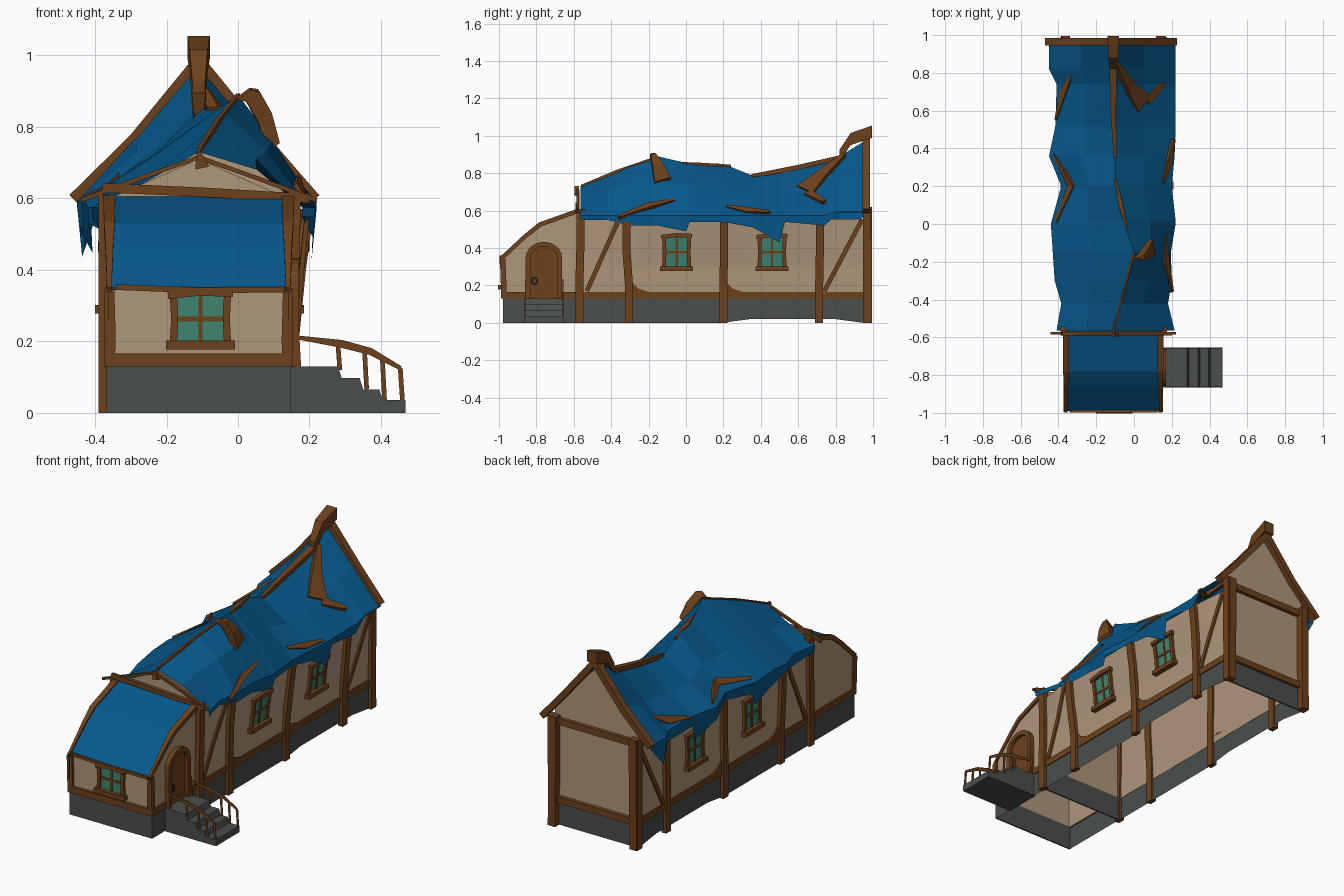
import bpy, bmesh, math
from mathutils import Vector

cube = bpy.data.objects.get("Cube")
if cube:
    bpy.data.objects.remove(cube, do_unlink=True)

XC = -0.11          # centre line of the house
FRONT, PART, BACK = -0.97, -0.57, 0.95


def material(name, rgb):
    m = bpy.data.materials.new(name)
    m.use_nodes = True
    m.diffuse_color = (*rgb, 1)
    m.node_tree.nodes["Principled BSDF"].inputs["Base Color"].default_value = (*rgb, 1)
    return m


WOOD = material("brown wood", (0.153, 0.053, 0.012))
PLASTER = material("tan plaster", (0.43, 0.308, 0.197))
STONE = material("grey stone", (0.067, 0.077, 0.072))
ROOF = material("blue roof", (0.002, 0.098, 0.26))
GLASS = material("green glass", (0.05, 0.235, 0.167))
METAL = material("dark metal", (0.02, 0.022, 0.025))


def make(name, verts, faces, mat):
    me = bpy.data.meshes.new(name)
    bm = bmesh.new()
    vs = [bm.verts.new(v) for v in verts]
    for f in faces:
        bm.faces.new([vs[i] for i in f])
    bmesh.ops.recalc_face_normals(bm, faces=bm.faces)
    bm.to_mesh(me)
    bm.free()
    me.materials.append(mat)
    ob = bpy.data.objects.new(name, me)
    bpy.context.collection.objects.link(ob)
    return ob


def sheet(name, rows, mat):
    """Grid of quads through rows of points."""
    n = len(rows[0])
    faces = [(r * n + c, r * n + c + 1, r * n + n + c + 1, r * n + n + c)
             for r in range(len(rows) - 1) for c in range(n - 1)]
    return make(name, [p for r in rows for p in r], faces, mat)


def prism(name, pts, off, mat):
    """Polygon pushed along a vector."""
    n = len(pts)
    verts = [Vector(p) for p in pts]
    verts += [p + Vector(off) for p in verts]
    faces = [range(n), range(n, 2 * n)]
    faces += [(i, (i + 1) % n, n + (i + 1) % n, n + i) for i in range(n)]
    return make(name, verts, faces, mat)


def beam(name, path, width, normal, depth=0.02, mat=WOOD, inner=-0.001):
    """Timber along a path, standing out along the normal; width may taper."""
    path = [Vector(p) for p in path]
    nrm = Vector(normal).normalized()
    sink = 0.01 if nrm.z else inner      # roof timbers sink in, wall timbers lie on
    last = len(path) - 1
    verts, faces = [], []
    for i, p in enumerate(path):
        w = width[i] if isinstance(width, (list, tuple)) else width
        side = (path[min(i + 1, last)] - path[max(i - 1, 0)]).cross(nrm).normalized() * w / 2
        lo, hi = p - nrm * sink, p + nrm * depth
        verts += [lo - side, lo + side, hi + side, hi - side]
    for i in range(last):
        for k in range(4):
            a, b = i * 4 + k, i * 4 + (k + 1) % 4
            faces.append((a, b, b + 4, a + 4))
    faces += [(0, 1, 2, 3), tuple(last * 4 + k for k in range(4))]
    return make(name, verts, faces, mat)


def wall(s, y, z):
    """Point on a long wall; the door side leans out towards its top."""
    lean = 0.04 * max(0, (z - 0.25) / 0.3) * max(0, 1 - ((y - 0.2) / 0.77) ** 2) ** 0.5
    return (XC + s * 0.26 + (lean if s > 0 else 0), y, z)


def window(name, at, normal, c, z0, z1, hw):
    """Glass, bent frame and glazing bars; at(u, z) gives a wall point."""
    n = Vector(normal)
    pane = [Vector(at(c + u, z)) + n * 0.001
            for u, z in ((-hw, z0), (hw, z0), (hw, z1), (-hw, z1))]
    prism(name + "_glass", pane, n * 0.005, GLASS)
    zm = (z0 + z1) / 2
    for u in (-hw, hw):
        beam(name + "_jamb", [at(c + u, z0), at(c + u * 0.95, zm), at(c + u, z1)], 0.02, n, 0.016)
    beam(name + "_bar", [at(c, z0), at(c, z1)], 0.012, n, 0.01)
    beam(name + "_crossbar", [at(c - hw, zm), at(c + hw, zm)], 0.014, n, 0.01)
    beam(name + "_lintel", [at(c - hw - 0.015, z1 - 0.006), at(c, z1 + 0.004), at(c + hw + 0.015, z1)],
         0.022, n, 0.022)
    beam(name + "_sill", [at(c - hw - 0.02, z0), at(c + hw + 0.02, z0)], 0.024, n, 0.03)


# Long walls, footings, posts, braces and windows on both sides
ys = [PART + (BACK - PART) * i / 10 for i in range(11)]
for s, tag in ((1, "left"), (-1, "right")):
    n = (s, 0, 0)
    sheet(tag + "_wall", [[wall(s, y, z) for y in ys] for z in (0.13, 0.3, 0.43, 0.555)], PLASTER)
    sheet(tag + "_footing", [[(XC + s * 0.262, y, z if z else (0.02 if 0.3 < y < 0.8 else 0))
                             for y in ys] for z in (0, 0.135)], STONE)
    beam(tag + "_sill_beam", [wall(s, PART, 0.147), wall(s, BACK, 0.147)], 0.036, n, 0.008)
    beam(tag + "_front_sill_beam", [(XC + s * 0.254, FRONT, 0.147), (XC + s * 0.254, PART, 0.147)],
         0.036, n, 0.01)
    for y, top, bend in ((PART, 0.61, 0.005), (-0.305, 0.54, -0.014), (0.2, 0.54, 0.004),
                         (0.712, 0.57, 0.004), (0.968, 0.62, 0)):
        beam(tag + "_post", [wall(s, y, 0), wall(s, y, 0.2), wall(s, y + bend, 0.4), wall(s, y + bend, top)],
             0.043, n, 0.02, inner=0.01)
    for y0, y1 in ((-0.53, -0.36), (0.74, 0.94)):
        beam(tag + "_brace", [wall(s, y0 + (y1 - y0) * t, 0.17 + 0.38 * t) for t in (0, 0.5, 1)],
             0.024, n, 0.01)
    for y in (-0.285, 0.22):
        prism(tag + "_post_wedge", [wall(s, y, 0.165), wall(s, y + 0.085, 0.165),
                                    wall(s, y + 0.03, 0.183), wall(s, y, 0.215)], (s * 0.008, 0, 0), WOOD)
    for y in (-0.05, 0.46):
        window(tag + "_window", lambda u, z, s=s: wall(s, u, z), n, y, 0.29, 0.465, 0.068)

# Back gable
gable = lambda y, hw, z0, z1, peak: [(XC - hw, y, z0), (XC + hw, y, z0), (XC + hw, y, z1),
                                     (XC, y, peak), (XC - hw, y, z1)]
prism("back_gable", gable(BACK, 0.26, 0.13, 0.66, 0.95), (0, 0.004, 0), PLASTER)
prism("back_footing", gable(BACK, 0.262, 0, 0.135, 0.135), (0, 0.008, 0), STONE)
for z in (0.147, 0.59):
    beam("back_beam", [(XC - 0.27, BACK, z), (XC + 0.27, BACK, z)], 0.036, (0, 1, 0), 0.025)
for s, reach in ((-1, 0.35), (1, 0.325)):
    beam("back_post", [(XC + s * 0.255, BACK, 0), (XC + s * 0.25, BACK, 0.62)], 0.045, (0, 1, 0), 0.045)
    beam("back_bargeboard", [(XC + s * reach, 0.955, 0.598), (XC + s * 0.18, 0.955, 0.765),
                             (XC, 0.955, 0.985)], 0.033, (0, 1, 0), 0.03, inner=0.01)

# Front gable and partition
prism("front_gable", gable(PART, 0.25, 0.13, 0.6, 0.71), (0, 0.004, 0), PLASTER)
prism("partition_footing", gable(PART, 0.26, 0, 0.135, 0.135), (0, 0.008, 0), STONE)
beam("front_tie_beam", [(-0.38, PART, 0.63), (XC, PART, 0.618), (0.2, PART, 0.6)], 0.026, (0, -1, 0), 0.02)
for s in (-1, 1):
    beam("front_bargeboard", [(XC + s * 0.33, PART, 0.595), (XC + s * 0.16, PART, 0.658),
                              (XC, PART, 0.715)], 0.012, (0, -1, 0), 0.016)
beam("gable_peak_peg", [(XC, PART, 0.73), (XC + 0.01, PART, 0.685)], [0.012, 0.04], (0, -1, 0), 0.025)

# Main roof: y, ridge x, ridge z, right eave x, left eave x, right drop, left drop
stations = [
    (-0.565, -0.11, 0.73, -0.41, 0.215, 0.02, 0.02), (-0.42, -0.08, 0.79, -0.385, 0.18, 0.05, 0.02),
    (-0.3, -0.04, 0.84, -0.42, 0.20, 0.03, 0.05), (-0.15, 0.0, 0.89, -0.43, 0.195, 0.08, 0.05),
    (0.0, -0.05, 0.855, -0.44, 0.22, 0.12, 0.08), (0.02, -0.05, 0.855, -0.435, 0.22, 0.05, 0.03),
    (0.2, -0.1, 0.85, -0.385, 0.2, 0.03, 0.03), (0.36, -0.1, 0.785, -0.45, 0.215, 0.06, 0.06),
    (0.5, -0.1, 0.80, -0.42, 0.22, 0.13, 0.14), (0.53, -0.1, 0.805, -0.415, 0.22, 0.04, 0.03),
    (0.74, -0.11, 0.855, -0.41, 0.22, 0.05, 0.05), (0.82, -0.11, 0.89, -0.45, 0.22, 0.14, 0.0),
    (0.96, -0.11, 0.975, -0.45, 0.22, 0.0, 0.0)]
rows = []
for y, rx, rz, ex_r, ex_l, dr, dl in stations:
    ez_l = 0.575 if y < 0.8 else 0.595
    ez_r = 0.575 if y < -0.2 else 0.592
    rows.append([(ex_r + dr * 0.1, y, ez_r - dr - 0.015), (ex_r, y, ez_r),
                 ((rx + ex_r) / 2, y, (rz + ez_r) / 2 - 0.008), (rx, y, rz),
                 ((rx + ex_l) / 2, y, (rz + ez_l) / 2 + (0.028 if y < 0.1 else 0)), (ex_l, y, ez_l),
                 (ex_l - dl * 0.1, y, ez_l - dl - 0.005)])
sheet("main_roof", rows, ROOF)

# Ridge timbers and broken planks lying on the roof
up = (0, 0, 1)
beam("ridge_beam", [(-0.1, 0.35, 0.78), (-0.11, 0.6, 0.83), (-0.11, 0.82, 0.88)], [0.015, 0.03, 0.04], up, 0.015)
beam("ridge_horn", [(XC, 0.82, 0.87), (XC, 0.88, 0.96), (XC, 0.995, 1.0)], [0.035, 0.05, 0.062], up, 0.055)
beam("ridge_hook", [(0.005, -0.185, 0.885), (0.03, -0.175, 0.88), (0.06, -0.15, 0.825), (0.08, -0.125, 0.745)],
     [0.015, 0.03, 0.06, 0.09], (0.8, 0, 0.6), 0.036)
beam("fallen_rafter", [(-0.1, 0.85, 0.89), (-0.03, 0.73, 0.785), (0.04, 0.64, 0.7)],
     [0.02, 0.06, 0.11], (0.7, -0.2, 0.65), 0.025)
beam("rafter_stub", [(0.06, 0.65, 0.69), (0.15, 0.74, 0.64)], [0.05, 0.02], (0.7, 0, 0.7), 0.02)
beam("ridge_splinter", [(-0.1, 0.24, 0.835), (-0.07, 0.1, 0.845), (-0.04, -0.02, 0.85)], [0.01, 0.025, 0.008], up, 0.01)
beam("front_ridge_splinter", [(0, -0.15, 0.885), (-0.06, -0.37, 0.81), (-0.11, -0.56, 0.73)], 0.012, up, 0.008)
for name, path in (("right_crack_plank", [(-0.42, 0.37, 0.6), (-0.33, 0.2, 0.635), (-0.41, 0.01, 0.605)]),
                   ("right_back_plank", [(-0.41, 0.55, 0.59), (-0.37, 0.7, 0.62), (-0.33, 0.78, 0.66)])):
    beam(name, path, [0.01, 0.045, 0.015], (-0.7, 0, 0.7), 0.012)
for name, path in (("left_front_plank", [(0.2, -0.36, 0.565), (0.17, -0.2, 0.625), (0.165, -0.06, 0.655)]),
                   ("left_eave_plank", [(0.15, 0.22, 0.62), (0.185, 0.33, 0.6), (0.21, 0.45, 0.59)])):
    beam(name, path, [0.015, 0.035, 0.012], (0.7, 0, 0.7), 0.01)

# Front room: bent lean-to roof, walls and footing
curve = [(-0.99, 0.345), (-0.94, 0.39), (-0.86, 0.465), (-0.78, 0.53), (PART, 0.605)]
sheet("lean_to_roof", [[(x, y, z) for x in (-0.36, 0.14)] for y, z in curve], ROOF)
beam("roof_front_lip", [(-0.34, -0.985, 0.352), (XC, -0.985, 0.343), (0.13, -0.985, 0.345)], 0.016, (0, -1, 0), 0.012)
for s, tag in ((1, "left"), (-1, "right")):
    x = XC + s * 0.25
    side = [(x, FRONT, 0.13), (x, PART, 0.13)] + [(x, y, z - 0.012) for y, z in curve[:0:-1]] + [(x, FRONT, 0.34)]
    prism("front_room_%s_wall" % tag, side, (s * 0.004, 0, 0), PLASTER)
    sheet("front_room_%s_footing" % tag, [[(x + s * 0.008, y, z) for y in (FRONT, PART)] for z in (0, 0.135)], STONE)
    beam(tag + "_roof_edge", [(x, y, z - 0.006) for y, z in curve], [0.014, 0.016, 0.022, 0.03, 0.034],
         (0, -0.5, 0.85), 0.014)
    beam("front_%s_post" % tag, [(x, FRONT, 0.13), (x - s * 0.004, FRONT, 0.2), (x, FRONT, 0.35)],
         0.028, (0, -1, 0), 0.018)
    beam("front_%s_corner" % tag, [(x, -0.972, 0.13), (x, -0.975, 0.2), (x, -0.98, 0.34)], 0.03, (s, 0, 0), 0.014)
prism("front_wall", gable(FRONT, 0.25, 0.13, 0.345, 0.345), (0, -0.004, 0), PLASTER)
prism("front_footing", gable(FRONT, 0.258, 0, 0.135, 0.135), (0, -0.008, 0), STONE)
beam("front_sill_beam", [(-0.372, FRONT, 0.148), (0.152, FRONT, 0.148)], 0.036, (0, -1, 0), 0.02)
window("front_window", lambda u, z: (u, FRONT - 0.004, z), (0, -1, 0), -0.105, 0.19, 0.335, 0.076)

# Arched door with frame and ring handle
arch = [(0.085 * math.cos(a), 0.345 + 0.075 * math.sin(a)) for a in [math.pi * i / 10 for i in range(11)]]
outline = [(0.085, 0.13)] + arch + [(-0.085, 0.13)]
prism("door", [(0.14, -0.76 + u, z) for u, z in outline], (0.012, 0, 0), WOOD)
beam("door_frame", [(0.14, -0.76 + u, z) for u, z in outline], 0.026, (1, 0, 0), 0.03)
ring = [(0.155, -0.81 + 0.014 * math.cos(a), 0.225 + 0.018 * math.sin(a))
        for a in [math.tau * i / 8 for i in range(9)]]
beam("door_handle", ring, 0.01, (1, 0, 0), 0.008, METAL)

# Stone steps with flat wooden railings
steps = [(0.14, 0), (0.14, 0.13), (0.28, 0.13), (0.29, 0.098), (0.34, 0.098), (0.35, 0.066),
         (0.395, 0.066), (0.405, 0.036), (0.468, 0.036), (0.468, 0)]
prism("steps", [(x, -0.865, z) for x, z in steps], (0, 0.21, 0), STONE)
for y in (-0.862, -0.66):
    beam("handrail", [(0.16, y, 0.212), (0.29, y, 0.193), (0.37, y, 0.172), (0.455, y, 0.125)],
         [0.01, 0.022, 0.02, 0.012], (0, 1, 0), 0.004)
    for x, foot, top in ((0.17, 0.13, 0.235), (0.285, 0.12, 0.2), (0.36, 0.066, 0.175),
                         (0.41, 0.036, 0.15), (0.46, 0.036, 0.125)):
        beam("rail_post", [(x, y, foot), (x - 0.006, y, top)], 0.013, (0, 1, 0), 0.004)
